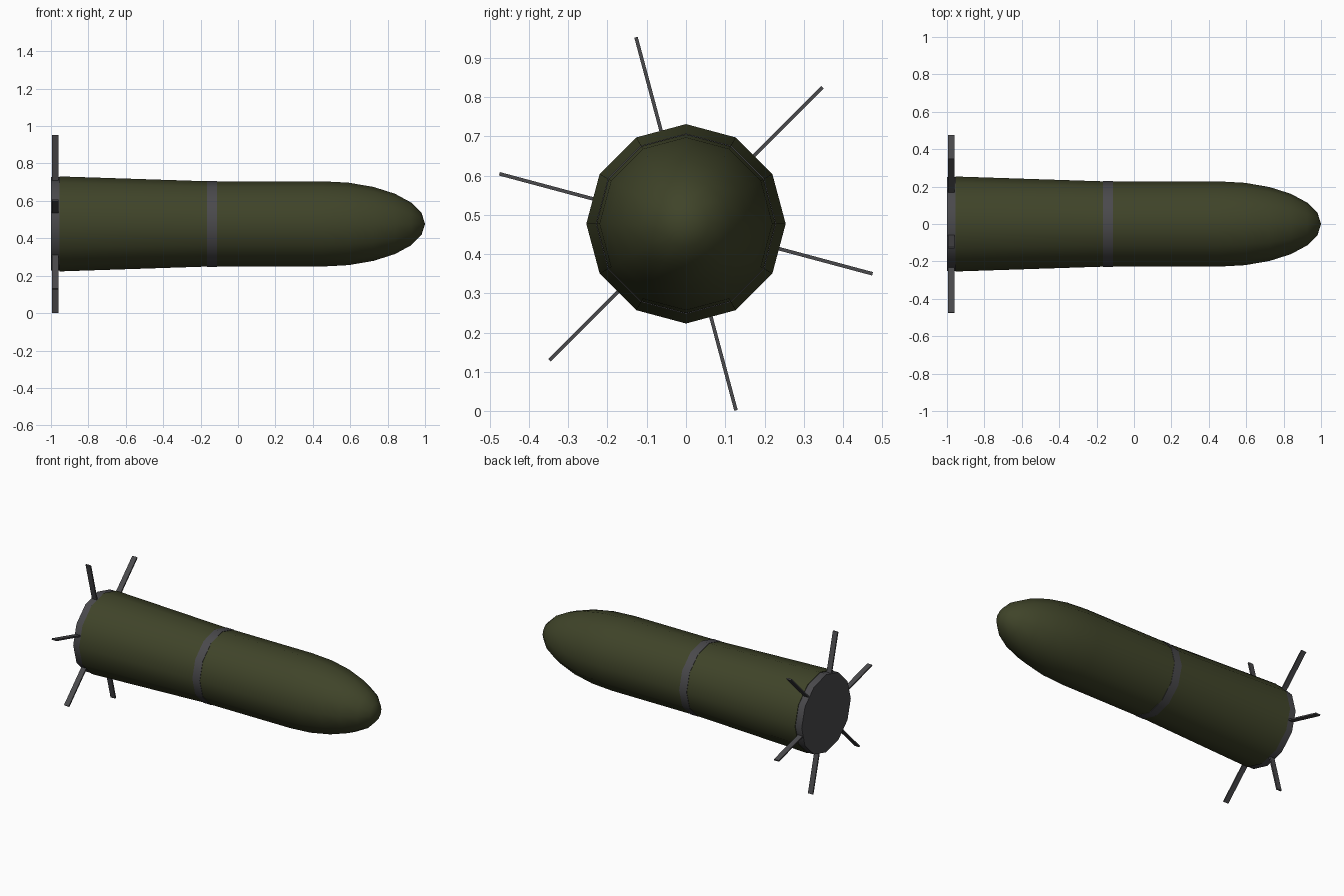
import bpy, bmesh, math
from mathutils import Matrix

if "Cube" in bpy.data.objects:
    bpy.data.objects.remove(bpy.data.objects["Cube"])

AXIS_Z = 0.477   # height of the long axis
SIDES = 12


def material(name, rgb):
    m = bpy.data.materials.new(name)
    m.diffuse_color = (*rgb, 1)
    m.use_nodes = True
    m.node_tree.nodes["Principled BSDF"].inputs["Base Color"].default_value = m.diffuse_color
    return m


green = material("olive green", (0.050, 0.057, 0.022))
grey = material("dark grey", (0.068, 0.067, 0.072))


def finish(name, bm, mat):
    bmesh.ops.recalc_face_normals(bm, faces=bm.faces)
    me = bpy.data.meshes.new(name)
    bm.to_mesh(me)
    bm.free()
    me.materials.append(mat)
    ob = bpy.data.objects.new(name, me)
    bpy.context.collection.objects.link(ob)
    return ob


def lathe(name, profile, mat):
    """Closed 12-sided solid turned around the x axis from (x, radius) points."""
    bm = bmesh.new()
    rings = []
    for x, r in profile:
        if r == 0:
            rings.append([bm.verts.new((x, 0, AXIS_Z))] * SIDES)
            continue
        angles = [2 * math.pi * i / SIDES for i in range(SIDES)]
        rings.append([bm.verts.new((x, r * math.cos(a), AXIS_Z + r * math.sin(a))) for a in angles])
    for a, b in zip(rings, rings[1:]):
        for i in range(SIDES):
            j = (i + 1) % SIDES
            bm.faces.new(list(dict.fromkeys((a[i], a[j], b[j], b[i]))))
    for ring in (rings[0], rings[-1]):
        if ring[0] is not ring[1]:
            bm.faces.new(ring)
    ob = finish(name, bm, mat)
    bpy.ops.object.select_all(action='DESELECT')
    ob.select_set(True)
    bpy.context.view_layer.objects.active = ob
    bpy.ops.object.shade_smooth_by_angle(angle=math.radians(40))
    return ob


# Body: flared tail, straight middle, elliptical nose
nose = [(0.45 + 0.55 * math.sin(math.radians(t)), 0.228 * math.cos(math.radians(t)))
        for t in range(15, 90, 15)]
lathe("body", [(-0.955, 0.254), (-0.165, 0.228), (0.45, 0.228)] + nose + [(1.0, 0)], green)

# Band around the middle and ring at the tail
lathe("middle_band", [(-0.165, 0.230), (-0.112, 0.230)], grey)
lathe("tail_ring", [(-1.0, 0.250), (-0.953, 0.250)], grey)

# Six thin radial fins
for k in range(6):
    bm = bmesh.new()
    bmesh.ops.create_cube(bm, size=1)
    place = (Matrix.Translation((-0.978, 0, AXIS_Z))
             @ Matrix.Rotation(math.radians(45 + 60 * k), 4, 'X')
             @ Matrix.Translation((0, 0.356, 0))
             @ Matrix.Diagonal((0.034, 0.272, 0.009, 1)))
    bmesh.ops.transform(bm, matrix=place, verts=bm.verts)
    finish(f"fin_{k + 1}", bm, grey)
